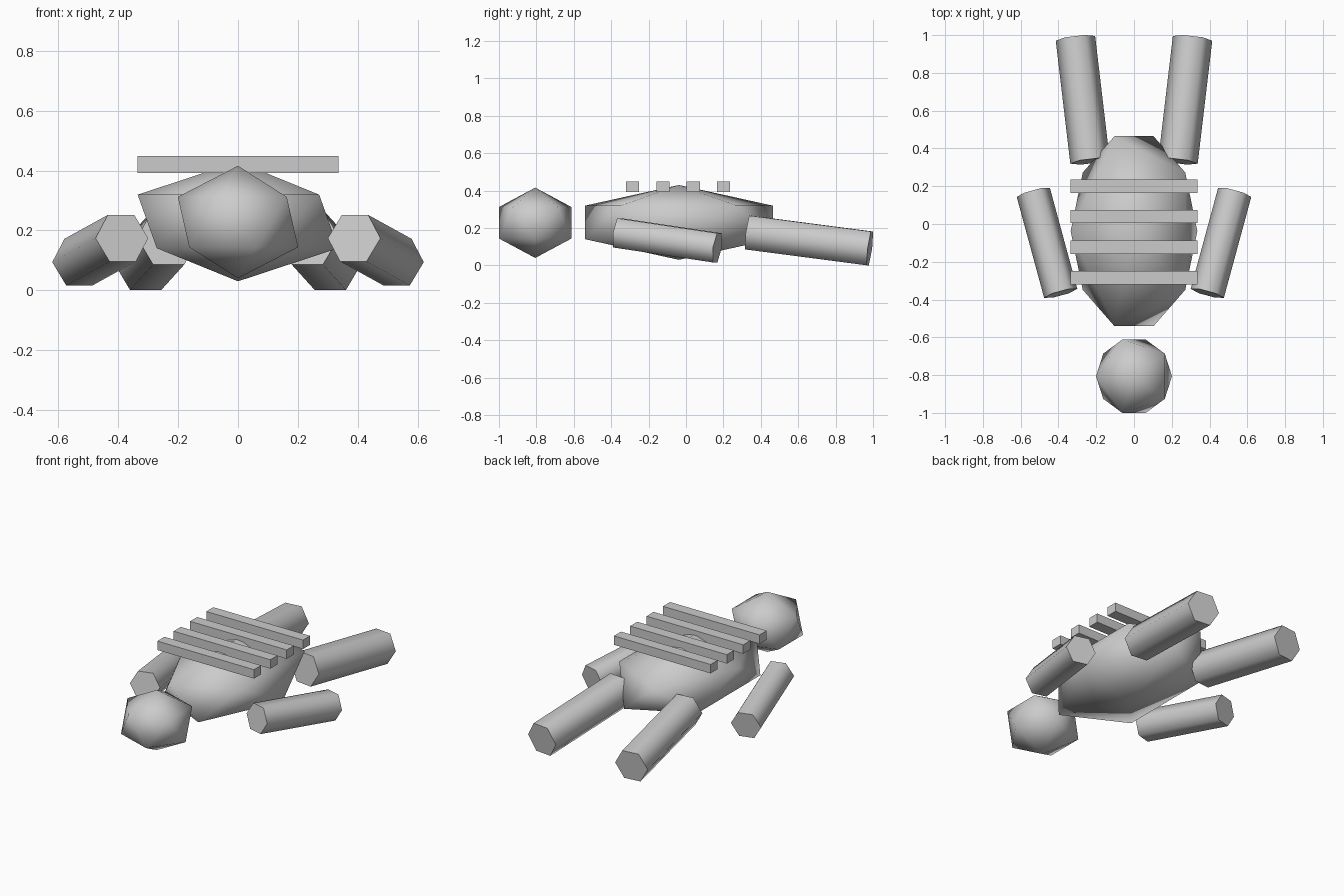
import bpy
from math import radians
from mathutils import Vector, Quaternion

if "Cube" in bpy.data.objects:
    bpy.data.objects.remove(bpy.data.objects["Cube"])


def smooth(obj, name):
    obj.name = name
    bpy.ops.object.shade_smooth_by_angle(angle=radians(65))


def ball(name, loc, scale):
    # 20-sided ball, squashed along each axis
    bpy.ops.mesh.primitive_ico_sphere_add(subdivisions=1, radius=1, location=loc,
                                          rotation=(0, 0, radians(180)))
    obj = bpy.context.object
    obj.scale = scale
    bpy.ops.object.transform_apply(location=False, rotation=True, scale=True)
    smooth(obj, name)


def limb(name, start, end, radius):
    # hexagonal rod from start to end, flat side up
    a, b = Vector(start), Vector(end)
    d = b - a
    bpy.ops.mesh.primitive_cylinder_add(vertices=6, radius=radius, depth=d.length,
                                        location=(a + b) / 2)
    obj = bpy.context.object
    obj.rotation_mode = 'QUATERNION'
    obj.rotation_quaternion = d.to_track_quat('Z', 'Y') @ Quaternion((0, 0, 1), radians(30))
    smooth(obj, name)


# body and head
ball("torso", (0, -0.038, 0.23), (0.375, 0.591, 0.20))
ball("head", (0, -0.806, 0.228), (0.225, 0.228, 0.188))

# arms and legs on both sides
for side, s in (("left", -1), ("right", 1)):
    limb(side + "_arm", (s * 0.388, -0.367, 0.174), (s * 0.533, 0.167, 0.094), 0.091)
    limb(side + "_leg", (s * 0.233, 0.332, 0.176), (s * 0.31, 0.983, 0.091), 0.105)

# flat bars across the back
for i, y in enumerate((-0.285, -0.123, 0.039, 0.2)):
    bpy.ops.mesh.primitive_cube_add(size=1, location=(0, y, 0.42))
    bar = bpy.context.object
    bar.name = f"back_bar_{i + 1}"
    bar.scale = (0.67, 0.07, 0.056)
